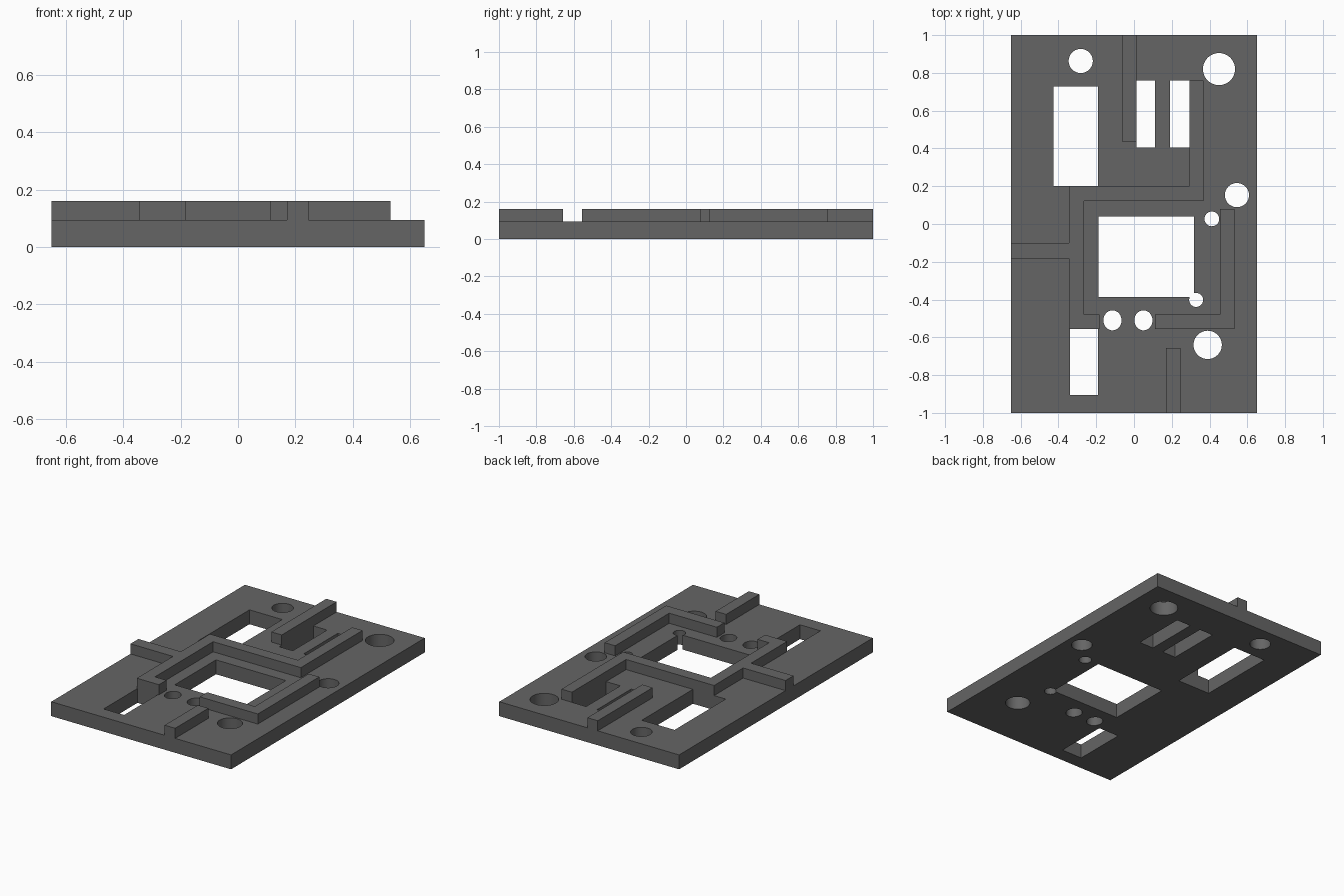
import bpy, bmesh, math

if "Cube" in bpy.data.objects:
    bpy.data.objects.remove(bpy.data.objects["Cube"])

PLATE_TOP, RIB_TOP = 0.094, 0.16
dark = bpy.data.materials.new("dark_grey")
dark.diffuse_color = (0.13, 0.13, 0.13, 1)
dark.use_nodes = True
dark.node_tree.nodes["Principled BSDF"].inputs["Base Color"].default_value = dark.diffuse_color


def prism(name, outline, z0, z1):
    """Closed solid made by extruding a flat outline."""
    bm = bmesh.new()
    face = bm.faces.new([bm.verts.new((x, y, z0)) for x, y in outline])
    ext = bmesh.ops.extrude_face_region(bm, geom=[face], use_keep_orig=True)
    for v in (g for g in ext["geom"] if isinstance(g, bmesh.types.BMVert)):
        v.co.z = z1
    bmesh.ops.recalc_face_normals(bm, faces=bm.faces)
    mesh = bpy.data.meshes.new(name)
    bm.to_mesh(mesh)
    bm.free()
    mesh.materials.append(dark)
    ob = bpy.data.objects.new(name, mesh)
    bpy.context.collection.objects.link(ob)
    return ob


def rect(x0, x1, y0, y1):
    return [(x0, y0), (x1, y0), (x1, y1), (x0, y1)]


def ellipse(cx, cy, rx, ry, n=48):
    return [(cx + rx * math.cos(2 * math.pi * i / n),
             cy + ry * math.sin(2 * math.pi * i / n)) for i in range(n)]


# Base plate
plate = prism("base_plate", rect(-0.65, 0.65, -1, 1), 0, PLATE_TOP)

# Rectangular windows and round holes
windows = [
    (-0.427, -0.19, 0.20, 0.728),
    (0.013, 0.112, 0.406, 0.76),
    (0.19, 0.293, 0.406, 0.76),
    (-0.187, 0.318, -0.387, 0.04),
    (-0.338, -0.19, -0.905, -0.555),
]
holes = [
    (-0.282, 0.863, 0.064, 0.064),
    (0.45, 0.82, 0.085, 0.085),
    (0.545, 0.153, 0.064, 0.064),
    (0.412, 0.027, 0.039, 0.039),
    (0.329, -0.402, 0.037, 0.037),
    (-0.114, -0.51, 0.048, 0.053),
    (0.05, -0.51, 0.048, 0.053),
    (0.39, -0.64, 0.075, 0.075),
]
cutters = [prism("cutter", o, -0.1, 0.3)
           for o in [rect(*w) for w in windows] + [ellipse(*h) for h in holes]]
for c in cutters:
    c.hide_render = True
    mod = plate.modifiers.new("cut", "BOOLEAN")
    mod.operation, mod.solver, mod.object = "DIFFERENCE", "EXACT", c
bpy.context.view_layer.objects.active = plate
plate.select_set(True)
for mod in list(plate.modifiers):
    bpy.ops.object.modifier_apply(modifier=mod.name)
for c in cutters:
    bpy.data.objects.remove(c)
bpy.ops.object.shade_smooth_by_angle(angle=math.radians(25))

# Raised ribs
ribs = {
    "main_rib": [(0.368, 0.76), (0.368, 0.123), (-0.266, 0.123), (-0.266, -0.478),
                 (-0.183, -0.478), (-0.183, -0.555), (-0.343, -0.555), (-0.343, -0.182),
                 (-0.65, -0.182), (-0.65, -0.10), (-0.343, -0.10), (-0.343, 0.20),
                 (0.293, 0.20), (0.293, 0.76)],
    "corner_rib": [(0.112, -0.478), (0.112, -0.555), (0.532, -0.555),
                   (0.532, 0.08), (0.456, 0.08), (0.456, -0.478)],
    "back_rib": rect(-0.062, 0.013, 0.433, 1),
    "front_rib": rect(0.17, 0.246, -1, -0.657),
}
for name, outline in ribs.items():
    prism(name, outline, PLATE_TOP, RIB_TOP)
